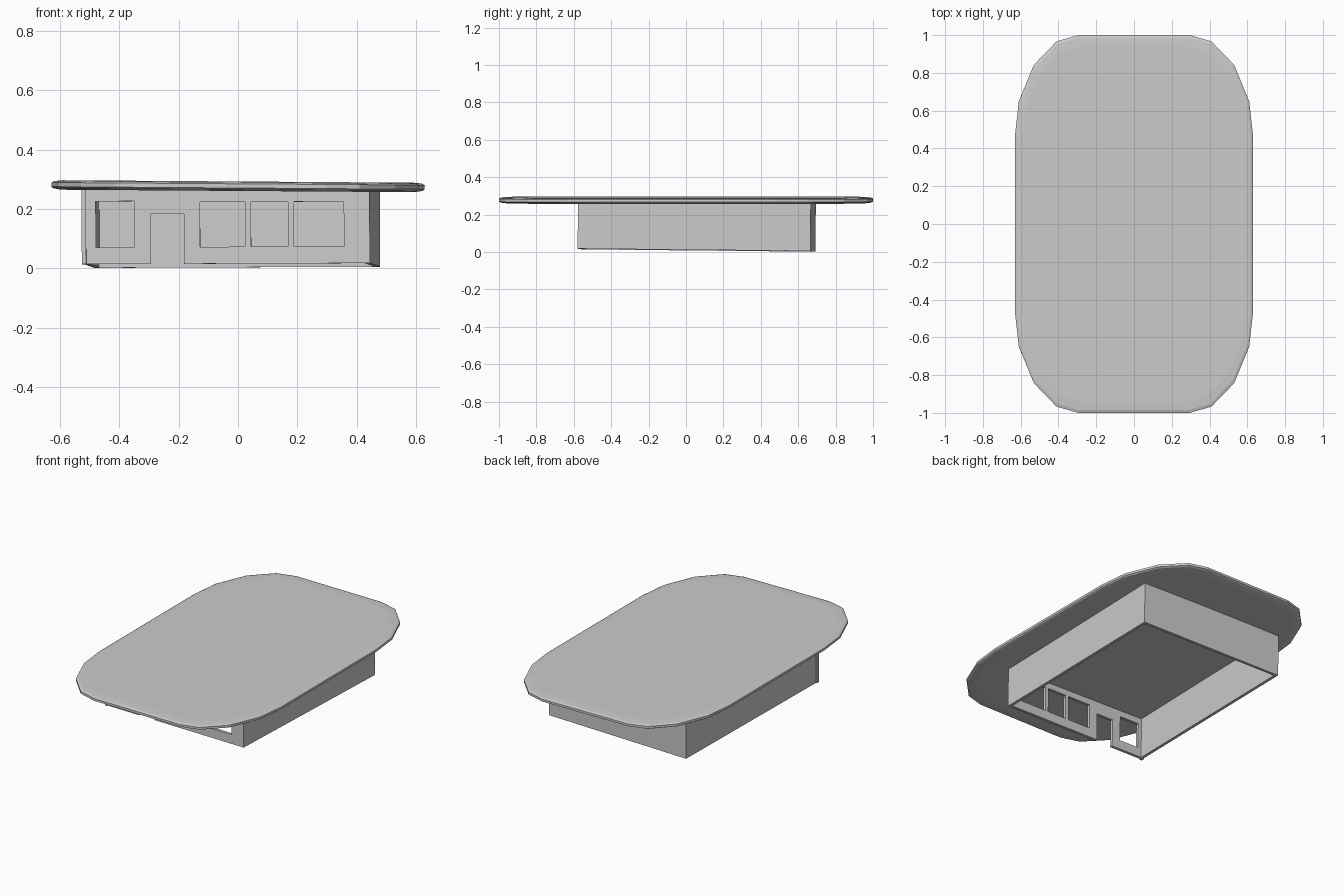
import bpy, bmesh
from mathutils import Matrix, Euler, Vector

if "Cube" in bpy.data.objects:
    bpy.data.objects.remove(bpy.data.objects["Cube"])


def finish(bm, name, matrix):
    bmesh.ops.recalc_face_normals(bm, faces=bm.faces[:])
    bm.transform(matrix)
    me = bpy.data.meshes.new(name)
    bm.to_mesh(me)
    bm.free()
    ob = bpy.data.objects.new(name, me)
    bpy.context.collection.objects.link(ob)
    return ob


# The house sits slightly turned and tilted under the roof
HOUSE = Matrix.Translation((-0.02, 0.056, 0.0095)) @ Euler((-0.01, -0.004, -0.028)).to_matrix().to_4x4()
W, L, H, T = 0.4825, 0.6225, 0.257, 0.018


def box(name, x0, x1, y0, y1, z0, z1):
    bm = bmesh.new()
    bmesh.ops.create_cube(bm, size=1)
    bm.transform(Matrix.Translation(((x0 + x1) / 2, (y0 + y1) / 2, (z0 + z1) / 2))
                 @ Matrix.Diagonal((x1 - x0, y1 - y0, z1 - z0, 1)))
    return finish(bm, name, HOUSE)


# Plain walls and the small corner post
box("left_wall", -W, -W + T, -L, L, 0, H)
box("right_wall", W - T, W, -L, L, 0, H)
box("back_wall", -W + T, W - T, L - T, L, 0, H)
box("front_corner_post", -W - 0.007, -W + 0.008, -L - 0.008, -L + 0.012, 0, H)

# Front wall with window and door openings (x0, x1, z0, z1)
holes = [(-0.442, -0.312, 0.057, 0.212), (-0.256, -0.145, 0, 0.17),
         (-0.09, 0.062, 0.057, 0.208), (0.082, 0.207, 0.057, 0.208),
         (0.227, 0.395, 0.057, 0.208)]
xs = sorted({-W + T, W - T} | {v for h in holes for v in h[:2]})
zs = sorted({0, H} | {v for h in holes for v in h[2:]})
bm = bmesh.new()
for x0, x1 in zip(xs, xs[1:]):
    for z0, z1 in zip(zs, zs[1:]):
        cx, cz = (x0 + x1) / 2, (z0 + z1) / 2
        if any(a < cx < b and c < cz < d for a, b, c, d in holes):
            continue
        bm.faces.new([bm.verts.new((x, -L, z)) for x, z in
                      ((x0, z0), (x1, z0), (x1, z1), (x0, z1))])
bmesh.ops.remove_doubles(bm, verts=bm.verts[:], dist=1e-5)
ext = bmesh.ops.extrude_face_region(bm, geom=bm.faces[:], use_keep_orig=True)
bmesh.ops.translate(bm, vec=(0, T, 0), verts=[g for g in ext["geom"] if isinstance(g, bmesh.types.BMVert)])
finish(bm, "front_wall", HOUSE)

# Roof slab: rounded outline, thin rim, softened top and bottom edges
q = [(0.63, 0.47), (0.61, 0.65), (0.53, 0.843), (0.41, 0.967), (0.295, 1.0)]
outline = q + [(-x, y) for x, y in q[::-1]] + [(-x, -y) for x, y in q] + [(x, -y) for x, y in q[::-1]]
bm = bmesh.new()
rings = [[bm.verts.new((x * s, y * s, z)) for x, y in outline]
         for s, z in ((0.95, -0.016), (0.99, -0.011), (1, -0.006), (1, 0.008), (0.985, 0.013), (0.94, 0.016))]
n = len(outline)
for a, b in zip(rings, rings[1:]):
    for i in range(n):
        j = (i + 1) % n
        bm.faces.new((a[i], a[j], b[j], b[i]))
bm.faces.new(rings[0][::-1])
bm.faces.new(rings[-1])
finish(bm, "roof", Matrix.Translation((0, 0, 0.277)) @ Euler((0, 0.007, 0)).to_matrix().to_4x4())
